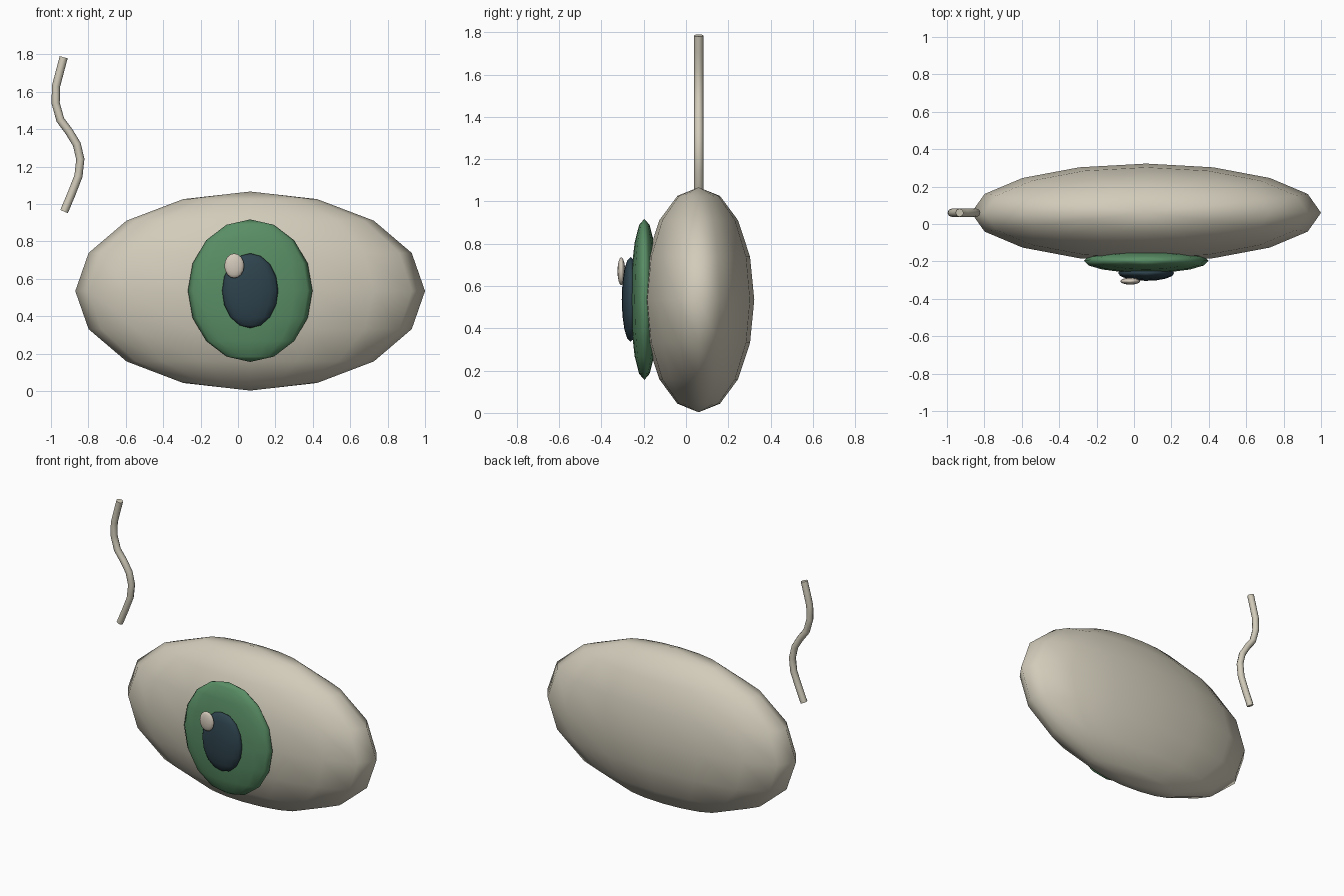
import bpy
import math

if "Cube" in bpy.data.objects:
    bpy.data.objects.remove(bpy.data.objects["Cube"])


def material(name, color):
    m = bpy.data.materials.new(name)
    m.diffuse_color = (*color, 1)
    m.use_nodes = True
    m.node_tree.nodes["Principled BSDF"].inputs["Base Color"].default_value = m.diffuse_color
    return m


cream = material("cream", (0.64, 0.60, 0.49))
green = material("green", (0.10, 0.27, 0.13))
navy = material("dark blue", (0.027, 0.055, 0.073))
pale = material("pale pink white", (0.66, 0.59, 0.50))


def ellipsoid(name, center, radii, mat):
    bpy.ops.mesh.primitive_uv_sphere_add(segments=16, ring_count=8, radius=1, location=center)
    ob = bpy.context.object
    ob.name = name
    ob.scale = radii
    bpy.ops.object.transform_apply(location=False, rotation=False, scale=True)
    bpy.ops.object.shade_smooth()
    ob.data.materials.append(mat)
    return ob


# Flattened layers of the eye, from back to front
ellipsoid("eyeball", (0.065, 0.06, 0.535), (0.935, 0.263, 0.532), cream)
ellipsoid("iris", (0.065, -0.197, 0.537), (0.333, 0.065, 0.381), green)
ellipsoid("pupil", (0.065, -0.262, 0.537), (0.150, 0.042, 0.200), navy)
ellipsoid("highlight", (-0.02, -0.306, 0.670), (0.053, 0.018, 0.066), pale)

# Wavy strand floating above the left corner, swept along a gentle S
path = [(-0.93, 0.96), (-0.89, 1.055), (-0.853, 1.15), (-0.843, 1.24),
        (-0.862, 1.32), (-0.905, 1.39), (-0.95, 1.45), (-0.975, 1.54),
        (-0.973, 1.63), (-0.952, 1.71), (-0.932, 1.785)]
curve = bpy.data.curves.new("strand", 'CURVE')
curve.dimensions = '3D'
curve.bevel_depth = 0.022
curve.bevel_resolution = 2
curve.use_fill_caps = True
spline = curve.splines.new('POLY')
spline.points.add(len(path) - 1)
for point, (x, z) in zip(spline.points, path):
    point.co = (x, 0.06, z, 1)
curve.materials.append(cream)
strand = bpy.data.objects.new("wavy_strand", curve)
bpy.context.collection.objects.link(strand)

# Convert to mesh so the tube is smooth and its caps stay crisp
bpy.ops.object.select_all(action='DESELECT')
strand.select_set(True)
bpy.context.view_layer.objects.active = strand
bpy.ops.object.convert(target='MESH')
bpy.ops.object.shade_smooth_by_angle(angle=math.radians(50))
